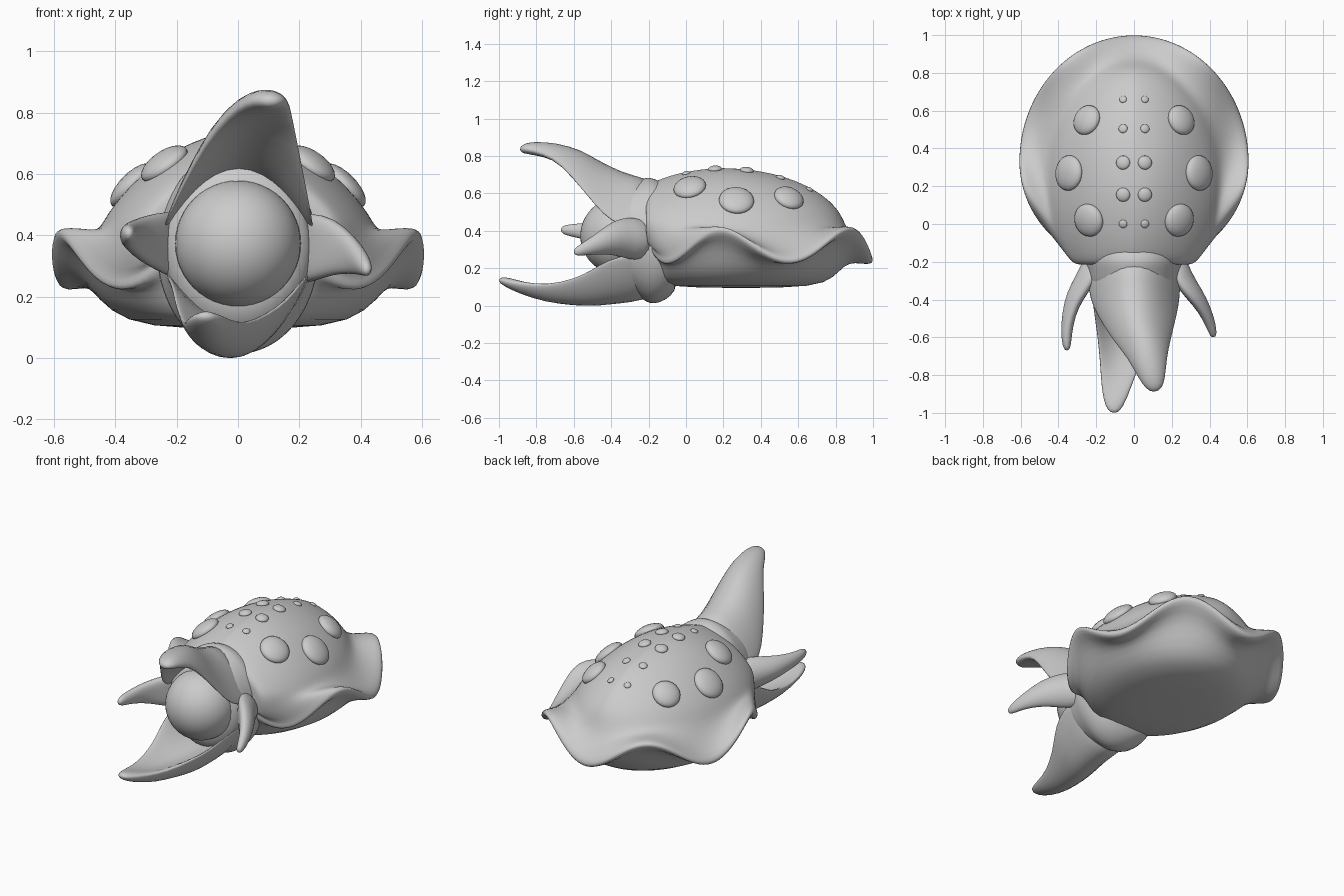
import bpy, bmesh, math
from mathutils import Vector

if "Cube" in bpy.data.objects:
    bpy.data.objects.remove(bpy.data.objects["Cube"])

BALL = Vector((0, -0.36, 0.373))


def smooth(ob, levels=1):
    for p in ob.data.polygons:
        p.use_smooth = True
    if levels:
        m = ob.modifiers.new("Subdivision", 'SUBSURF')
        m.levels = m.render_levels = levels


def loft(name, rings):
    """Skin a list of equal-length closed rings and cap both ends."""
    bm = bmesh.new()
    rows = [[bm.verts.new(p) for p in r] for r in rings]
    n = len(rows[0])
    for a, b in zip(rows, rows[1:]):
        for i in range(n):
            j = (i + 1) % n
            bm.faces.new((a[i], a[j], b[j], b[i]))
    bm.faces.new(rows[0])
    bm.faces.new(rows[-1])
    bmesh.ops.recalc_face_normals(bm, faces=bm.faces)
    me = bpy.data.meshes.new(name)
    bm.to_mesh(me)
    bm.free()
    ob = bpy.data.objects.new(name, me)
    bpy.context.collection.objects.link(ob)
    smooth(ob)
    return ob


# Shell, wavy skirt and belly: stacked egg-shaped rings
DOME = (0.2, 0.46, 0.66, 0.62)      # centre y, half width, back and front reach


def dome_z(x, y):
    """Dome height: round lengthwise, more sloping at the flanks."""
    cy, w, back, front = DOME
    u, v = x / w, (y - cy) / (back if y > cy else front)
    r = min(math.hypot(u, v), 1)
    k = 0.5 * abs(u) / max(r, 1e-6)
    k *= min(1, r / 0.3)
    f = (1 - k) * math.sqrt(1 - r * r) + k * math.cos(r * math.pi / 2)
    return 0.38 + 0.355 * f


def egg_ring(cy, w, back, front, z, wave, n=72):
    pts = []
    for i in range(n):
        a = -math.pi + 2 * math.pi * i / n
        c = math.cos(a)
        x, y = w * math.sin(a), cy + (back if c > 0 else front) * c
        zz = dome_z(x, y) if z is None else z - wave * math.cos(abs(a) * 360 / 70)
        pts.append((x, max(y, -0.215), zz))
    return pts


rings = []
for k in range(10):
    s = math.sin(math.radians(2 + 74 * k / 9))
    rings.append(egg_ring(DOME[0], DOME[1] * s, DOME[2] * s, DOME[3] * s, None, 0))
for row in [(.23, .475, .645, .60, .395, .02), (.28, .54, .68, .58, .365, .06),
            (.33, .60, .665, .565, .345, .082), (.33, .612, .675, .57, .32, .087),
            (.33, .595, .65, .56, .295, .08), (.30, .53, .60, .52, .28, .05),
            (.30, .485, .55, .50, .23, .012), (.30, .42, .49, .48, .15, 0),
            (.30, .30, .39, .44, .098, 0), (.30, .02, .02, .02, .095, 0)]:
    rings.append(egg_ring(*row))
loft("shell_body", rings)

# Collar where the head joins the shell, running on as a cup for the ball
rings = []
for y, w, lo, hi in [(-.04, .22, .10, .58), (-.08, .25, .05, .63), (-.14, .265, .01, .67),
                     (-.20, .265, .01, .69), (-.225, .255, .03, .68), (-.32, .24, .08, .65),
                     (-.39, .225, .13, .60)]:
    rings.append([(w * math.cos(a), y, (lo + hi) / 2 + (hi - lo) / 2 * math.sin(a))
                  for a in (2 * math.pi * i / 32 for i in range(32))])
loft("head_collar", rings)


# Petals: tapering lobes cupped around the central ball
def petal(name, across, stations, n=20):
    across = Vector(across)
    pts = [Vector(s[:3]) for s in stations]
    rings = []
    for i, (p, s) in enumerate(zip(pts, stations)):
        w, t, cup = s[3:]
        tan = pts[min(i + 1, len(pts) - 1)] - pts[max(i - 1, 0)]
        nor = across.cross(tan).normalized()
        if nor.dot(Vector((0, p.y, BALL.z)) - p) < 0:
            nor = -nor
        if cup > 0.1:               # keep the wide base square to the body
            nor.y = 0
            nor.normalize()
        ring = []
        for k in range(n):
            a = 2 * math.pi * k / n
            u = math.cos(a)
            ring.append(p + across * (w * u) + nor * (t * math.sin(a) + cup * u * u))
        rings.append(ring)
    loft(name, rings)


petal("upper_petal", (1, 0, 0), [
    (0, -.15, .63, .25, .05, .24), (0, -.30, .655, .25, .05, .25),
    (.005, -.40, .695, .24, .055, .25), (.015, -.48, .735, .215, .055, .21),
    (.04, -.58, .785, .155, .055, .09), (.07, -.70, .828, .105, .045, .03),
    (.095, -.82, .843, .07, .036, .01), (.105, -.87, .838, .044, .026, 0),
    (.105, -.887, .833, .014, .010, 0)])
petal("lower_petal", (1, 0, 0), [
    (0, -.15, .085, .23, .05, .2), (0, -.30, .06, .24, .05, .22),
    (-.005, -.42, .048, .215, .05, .20), (-.02, -.50, .042, .19, .05, .15),
    (-.045, -.60, .042, .15, .045, .10), (-.075, -.75, .055, .105, .038, .05),
    (-.095, -.88, .095, .078, .034, .02), (-.105, -.97, .130, .048, .026, 0),
    (-.105, -1.0, .140, .016, .010, 0)])
petal("right_petal", (0, 0, 1), [
    (.22, -.18, .35, .115, .055, .03), (.26, -.29, .36, .115, .055, .03),
    (.32, -.37, .365, .095, .048, .02), (.373, -.45, .34, .065, .036, .01),
    (.405, -.53, .31, .040, .028, 0), (.42, -.585, .29, .026, .02, 0),
    (.422, -.60, .288, .010, .008, 0)])
petal("left_petal", (0, 0, 1), [
    (-.21, -.18, .36, .115, .055, .03), (-.255, -.29, .375, .105, .055, .03),
    (-.315, -.38, .385, .08, .048, .02), (-.347, -.48, .395, .055, .036, .01),
    (-.358, -.58, .40, .038, .03, 0), (-.356, -.65, .405, .028, .022, 0),
    (-.355, -.67, .406, .010, .008, 0)])


# Ball held between the petals
def ball(name, loc, scale, rot=(0, 0, 0), seg=32):
    bpy.ops.mesh.primitive_uv_sphere_add(segments=seg, ring_count=seg // 2,
                                         radius=1, location=loc, rotation=rot)
    ob = bpy.context.object
    ob.name = name
    ob.scale = scale
    smooth(ob, 0)


ball("center_ball", BALL, (.205, .205, .205), seg=48)


# Bumps on the shell, seated along the dome's normal
def bump(name, x, y, r, h):
    e = 0.01
    nor = Vector((dome_z(x - e, y) - dome_z(x + e, y),
                  dome_z(x, y - e) - dome_z(x, y + e), 2 * e))
    ball(name, (x, y, dome_z(x, y)), (r, r, h),
         nor.to_track_quat('Z', 'Y').to_euler(), 24)


for side, sx in (("right", 1), ("left", -1)):
    for i, (x, y, r) in enumerate([(.25, .55, .082), (.345, .27, .094), (.24, .02, .088)]):
        bump(f"large_spot_{side}_{i}", sx * x, y, r, .04)
    for i, (y, r) in enumerate([(0, .022), (.155, .037), (.325, .037), (.505, .024), (.66, .02)]):
        bump(f"small_bump_{side}_{i}", sx * .058, y, r, r * .5)
